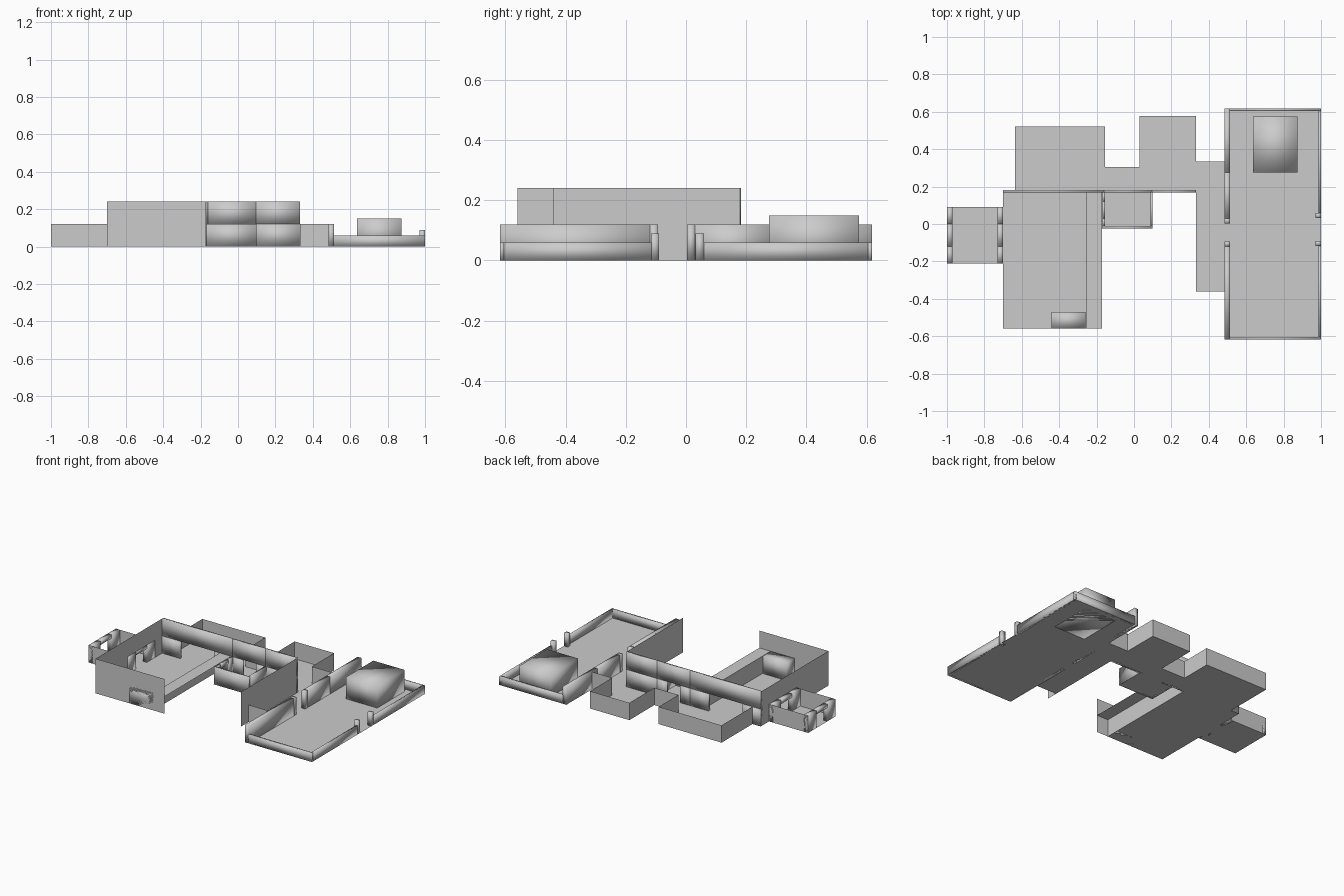
import bpy

if "Cube" in bpy.data.objects:
    bpy.data.objects.remove(bpy.data.objects["Cube"])


def mesh(name, verts, faces, smooth=False):
    me = bpy.data.meshes.new(name)
    me.from_pydata(verts, [], faces)
    me.polygons.foreach_set("use_smooth", [smooth] * len(faces))
    me.update()
    ob = bpy.data.objects.new(name, me)
    bpy.context.collection.objects.link(ob)
    return ob


def box(name, x0, x1, y0, y1, z0, z1):
    v = [(x, y, z) for z in (z0, z1) for x, y in ((x0, y0), (x1, y0), (x1, y1), (x0, y1))]
    f = [(3, 2, 1, 0), (4, 5, 6, 7), (0, 1, 5, 4), (1, 2, 6, 5), (2, 3, 7, 6), (3, 0, 4, 7)]
    return mesh(name, v, f, True)


def floor(name, x0, x1, y0, y1, z=0.0):
    return mesh(name, [(x0, y0, z), (x1, y0, z), (x1, y1, z), (x0, y1, z)], [(0, 1, 2, 3)])


def sheet(name, path, z0, z1):
    """Paper-thin wall standing along a path."""
    n = len(path)
    v = [(x, y, z) for z in (z0, z1) for x, y in path]
    return mesh(name, v, [(i, i + 1, n + i + 1, n + i) for i in range(n - 1)])


def door_wall(name, x0, x1, y0, y1, d0, d1, head, top):
    """Thick wall running along y with one doorway."""
    box(name + "_side_a", x0, x1, y0, d0, 0, top)
    box(name + "_side_b", x0, x1, d1, y1, 0, top)
    box(name + "_lintel", x0, x1, d0, d1, head, top)


LOW, MID, TALL = 0.06, 0.12, 0.24

# Walled yard
F, B = -0.618, 0.618
floor("yard_floor", 0.485, 1.0, F, B)
box("yard_front_wall", 0.51, 1.0, F, F + 0.013, 0, LOW)
box("yard_back_wall", 0.51, 1.0, B - 0.013, B, 0, LOW)
for name, a, b in (("front", F, -0.115), ("back", 0.06, B)):
    box("yard_right_wall_" + name, 0.987, 1.0, a, b, 0, LOW)
for name, a in (("front", -0.117), ("back", 0.032)):
    box("outer_gate_post_" + name, 0.97, 1.0, a, a + 0.027, 0, 0.09)
for name, a in (("front", -0.12), ("back", 0.003)):
    box("inner_gate_post_" + name, 0.485, 0.513, a, a + 0.027, 0, MID)
for name, a, b in (("front", F, -0.12), ("middle", 0.03, 0.275), ("back", 0.275, B)):
    box("yard_left_wall_" + name, 0.485, 0.513, a, b, 0, MID)
box("yard_hut", 0.635, 0.875, 0.275, 0.575, 0, 0.15)

# Back rooms and passage: floors, then one continuous outer wall
floor("passage_floor", 0.332, 0.485, -0.36, 0.335)
floor("link_floor", -0.155, 0.332, 0.18, 0.305)
floor("back_room_floor", 0.03, 0.332, 0.305, 0.578)
floor("rear_room_floor", -0.637, -0.155, 0.18, 0.52)
sheet("back_outer_wall", [(-0.637, 0.18), (-0.637, 0.52), (-0.155, 0.52), (-0.155, 0.305),
                          (0.03, 0.305), (0.03, 0.578), (0.332, 0.578), (0.332, 0.335),
                          (0.485, 0.335)], 0, MID)
sheet("passage_front_wall", [(0.332, -0.36), (0.485, -0.36)], 0, MID)
sheet("passage_facade", [(0.332, -0.44), (0.332, 0.18)], 0, TALL)

# Main hall with raised ledge on its open side
floor("hall_floor", -0.7, -0.257, -0.56, 0.18)
mesh("hall_ledge", [(x, y, z) for x, z in ((-0.257, 0), (-0.257, MID), (-0.17, MID))
                    for y in (-0.56, 0.17)], [(0, 1, 3, 2), (2, 3, 5, 4)])
sheet("hall_upper_wall", [(-0.7, 0.18), (-0.7, -0.56), (-0.17, -0.56)], MID, TALL)
sheet("hall_lower_wall", [(-0.7, -0.21), (-0.7, -0.56), (-0.17, -0.56)], 0, MID)
sheet("hall_lower_corner", [(-0.7, 0.18), (-0.7, 0.09)], 0, MID)
box("hall_block", -0.44, -0.26, -0.56, -0.47, 0, MID)

# Long back wall: upper band over lower pieces with openings
for name, a, b in (("left", -0.7, -0.16), ("middle", -0.16, 0.095), ("right", 0.095, 0.332)):
    box("back_wall_upper_" + name, a, b, 0.168, 0.182, MID, TALL)
for name, a, b in (("a", -0.7, -0.56), ("b", -0.3, -0.16), ("c", -0.16, -0.08),
                   ("d", 0.02, 0.095), ("e", 0.095, 0.332)):
    box("back_wall_lower_" + name, a, b, 0.168, 0.182, 0, MID)

# Small front room
floor("small_room_floor", -0.17, 0.1, -0.025, 0.18)
box("small_room_front_wall", -0.168, 0.1, -0.025, -0.012, 0, MID)
box("small_room_right_wall", 0.088, 0.1, -0.012, 0.168, 0, MID)
door_wall("small_room_left_wall", -0.168, -0.155, -0.012, 0.168, 0.03, 0.12, 0.09, MID)

# Left entrance room with a doorway at each end
floor("entrance_floor", -1.0, -0.7, -0.21, 0.09)
for name, y in (("front", -0.21), ("back", 0.09)):
    sheet("entrance_wall_" + name, [(-1.0, y), (-0.7, y)], 0, MID)
for name, x in (("outer", -1.0), ("inner", -0.73)):
    door_wall("entrance_%s_end" % name, x, x + 0.03, -0.21, 0.09, -0.12, 0.0, 0.095, MID)
